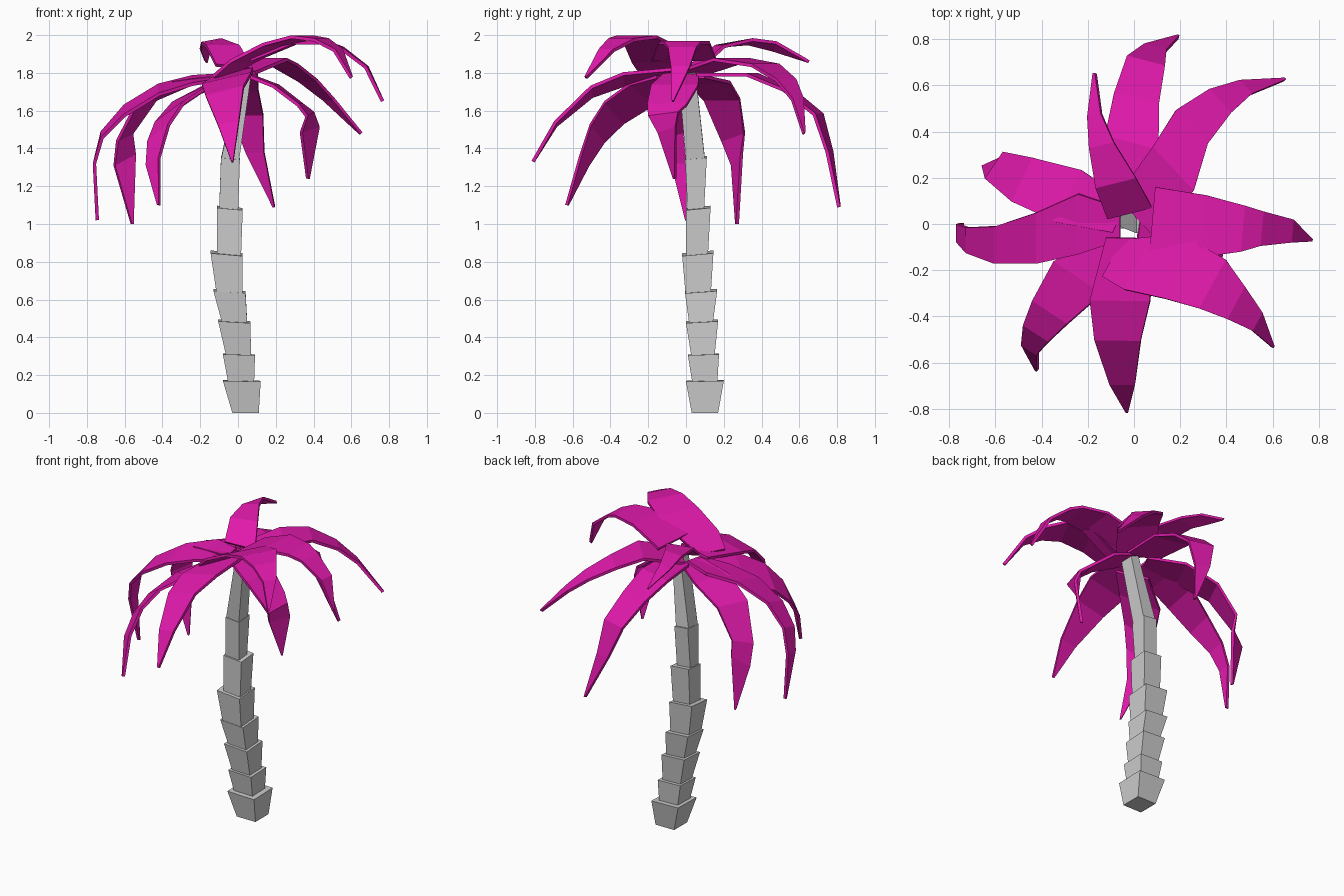
import bpy
from math import radians
from mathutils import Matrix, Vector

pink = bpy.data.materials.new("frond_pink")
pink.diffuse_color = (0.75, 0.01, 0.41, 1)


def mesh_object(name, verts, faces):
    me = bpy.data.meshes.new(name)
    me.from_pydata(verts, [], faces)
    ob = bpy.data.objects.new(name, me)
    bpy.context.collection.objects.link(ob)
    return ob


def trunk_segment(i, low, high):
    """Flared square block; each end is (x0, x1, y0, y1, z, tilt)."""
    verts = []
    for x0, x1, y0, y1, z, t in (low, high):
        verts += [(x0, y0, z), (x1, y0, z - t), (x1, y1, z), (x0, y1, z + t)]
    faces = [(3, 2, 1, 0), (4, 5, 6, 7)]
    faces += [(k, (k + 1) % 4, (k + 1) % 4 + 4, k + 4) for k in range(4)]
    mesh_object(f"trunk_segment_{i}", verts, faces)


def frond(name, stations):
    """Flat tapering blade; stations: x, y, z, width, lift of left edge[, turn in degrees]."""
    first, last = Vector(stations[0][:3]), Vector(stations[-1][:3])
    heading = last - first
    side = Vector((-heading.y, heading.x, 0)).normalized()
    verts = []
    for x, y, z, w, lift, *turn in stations:
        turned = Matrix.Rotation(radians(sum(turn)), 3, 'Z') @ side
        half = turned * w / 2 + Vector((0, 0, lift))
        verts += [Vector((x, y, z)) + half, Vector((x, y, z)) - half]
    n = len(stations)
    faces = [(2*k, 2*k + 1, 2*k + 3, 2*k + 2) for k in range(n - 1)]
    ob = mesh_object(name, verts, faces)
    ob.data.materials.append(pink)
    mod = ob.modifiers.new("thickness", 'SOLIDIFY')
    mod.thickness = 0.018
    mod.offset = 0


# Trunk: stacked flared blocks that lean and thin out upwards
trunk = [
    ((-.03, .11, .03, .17, 0, 0), (-.08, .12, .00, .20, .17, .005)),
    ((-.05, .085, .035, .165, .15, 0), (-.08, .09, .01, .175, .31, .005)),
    ((-.06, .07, .03, .15, .29, 0), (-.105, .065, .00, .17, .485, .01)),
    ((-.08, .05, .02, .14, .46, .01), (-.13, .04, -.005, .165, .645, .012)),
    ((-.11, .025, .00, .13, .61, .01), (-.145, .025, -.02, .145, .845, .015)),
    ((-.11, .015, .00, .115, .81, .01), (-.11, .025, .00, .13, 1.085, .012)),
    ((-.10, .00, .01, .095, 1.06, .01), (-.09, .01, -.005, .11, 1.35, .01)),
    ((-.09, .005, .00, .10, 1.34, .01), (.01, .07, -.04, .05, 1.80, .01)),
]
for i, (low, high) in enumerate(trunk, 1):
    trunk_segment(i, low, high)

# Fronds: arching blades around the crown
frond("frond_right", [(.08, -.01, 1.87, .34, 0), (.30, -.01, 1.96, .27, 0),
      (.47, -.02, 1.96, .20, 0), (.55, -.02, 1.93, .15, 0),
      (.68, -.03, 1.83, .10, 0), (.765, -.07, 1.65, .01, 0)])
frond("frond_front_right", [(-.09, -.15, 1.78, .18, 0), (.02, -.17, 1.86, .26, 0),
      (.20, -.20, 1.95, .28, 0), (.34, -.26, 1.99, .24, 0),
      (.44, -.34, 1.975, .16, 0), (.53, -.42, 1.92, .09, 0),
      (.60, -.53, 1.775, .01, 0)])
frond("frond_front", [(-.02, -.06, 1.80, .20, .02), (-.06, -.33, 1.765, .26, .03),
      (-.07, -.50, 1.70, .20, .025), (-.05, -.69, 1.53, .11, .01),
      (-.03, -.81, 1.33, .01, 0)])
frond("frond_front_left", [(-.07, -.10, 1.76, .20, .02), (-.24, -.23, 1.69, .25, .05),
      (-.36, -.38, 1.59, .18, .055), (-.42, -.47, 1.48, .13, .045),
      (-.45, -.54, 1.33, .08, .02), (-.42, -.63, 1.10, .01, 0)])
frond("frond_left", [(-.06, .00, 1.78, .14, -.01), (-.24, .00, 1.76, .26, -.02),
      (-.42, -.06, 1.71, .22, -.025), (-.60, -.09, 1.60, .16, -.025),
      (-.72, -.07, 1.47, .11, -.015), (-.76, -.04, 1.32, .08, 0),
      (-.745, .00, 1.02, .01, 0)])
frond("frond_back_left", [(-.06, .03, 1.78, .15, 0), (-.28, .12, 1.75, .25, 0),
      (-.48, .19, 1.66, .21, 0), (-.60, .25, 1.46, .14, -.02, -8),
      (-.60, .27, 1.34, .12, -.03, -40), (-.56, .27, 1.0, .01, 0, -40)])
frond("frond_back_upper", [(-.02, .05, 1.83, .20, .01), (-.08, .18, 1.94, .18, 0),
      (-.14, .34, 1.965, .11, -.01), (-.17, .47, 1.94, .06, -.02),
      (-.17, .65, 1.86, .01, 0)])
frond("frond_back", [(.00, .08, 1.79, .20, 0), (-.01, .35, 1.79, .24, 0),
      (.01, .54, 1.71, .20, 0), (.05, .70, 1.58, .17, 0),
      (.09, .76, 1.38, .10, 0), (.19, .81, 1.09, .01, 0)])
frond("frond_back_right", [(.01, .03, 1.80, .24, 0), (.17, .24, 1.87, .26, 0),
      (.25, .42, 1.84, .20, 0), (.37, .53, 1.76, .14, 0),
      (.48, .59, 1.66, .08, 0), (.65, .625, 1.48, .01, 0)])
frond("frond_right_lower", [(.02, -.02, 1.80, .18, 0), (.20, -.06, 1.73, .25, 0),
      (.33, -.10, 1.63, .21, 0), (.38, -.12, 1.58, .16, .01, -5),
      (.38, -.10, 1.50, .13, .015, -38), (.37, -.06, 1.24, .01, 0, -38)])
